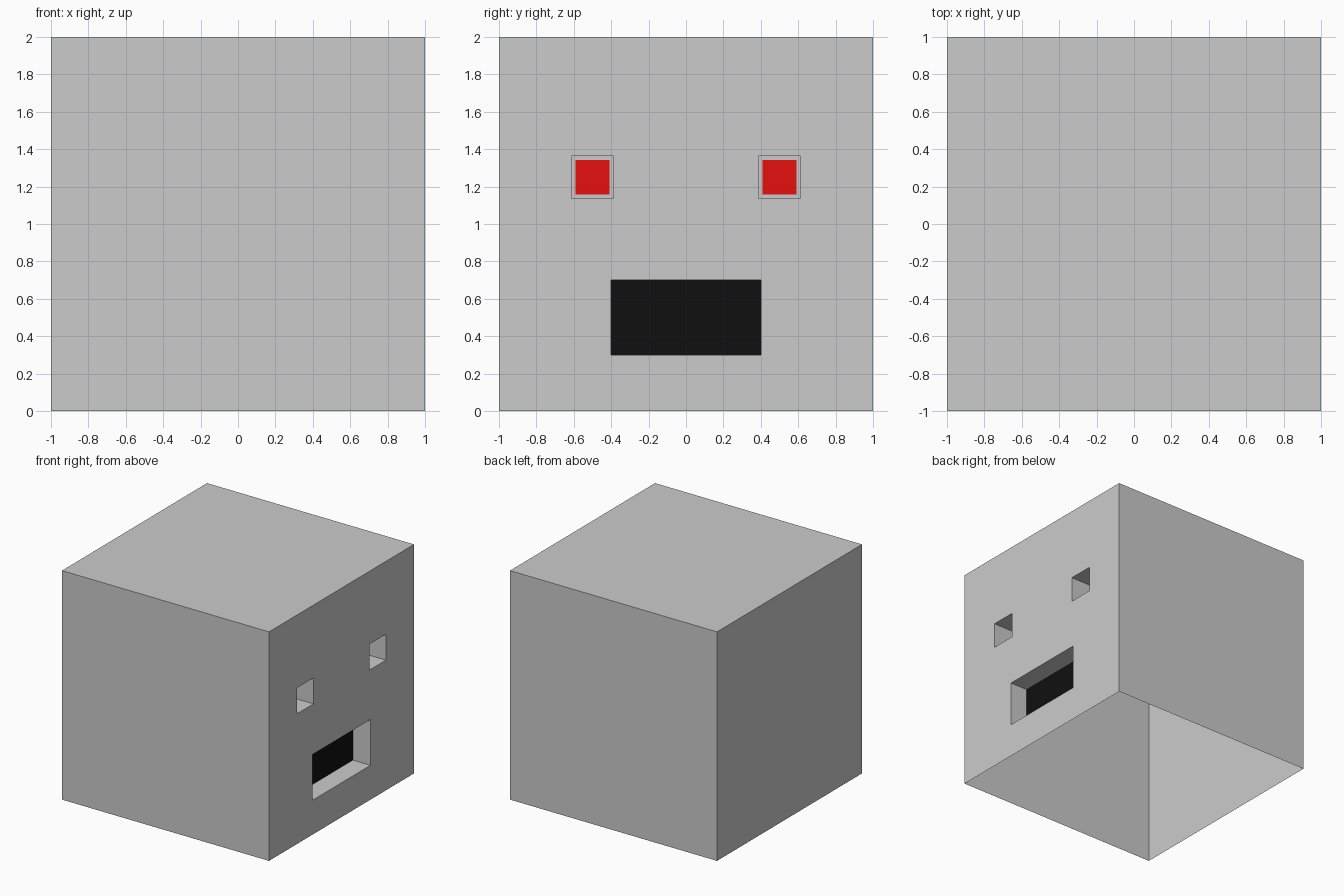
import bpy
import bmesh
from mathutils import Vector

if "Cube" in bpy.data.objects:
    bpy.data.objects.remove(bpy.data.objects["Cube"])


def material(name, rgb):
    m = bpy.data.materials.new(name)
    m.diffuse_color = (*rgb, 1.0)
    m.use_nodes = True
    m.node_tree.nodes["Principled BSDF"].inputs["Base Color"].default_value = m.diffuse_color
    return m


GREY, RED, BLACK = 0, 1, 2
materials = [
    material("stone_grey", (0.6, 0.6, 0.6)),
    material("eye_red", (0.8, 0.005, 0.005)),
    material("mouth_black", (0.005, 0.005, 0.005)),
]

EYE_Y, EYE_Z, EYE_HALF = 0.5, 1.25, 0.113
MOUTH_HALF, MOUTH_LOW, MOUTH_HIGH = 0.4, 0.3, 0.7

bm = bmesh.new()


def wall_faces(low=0.0, high=2.0):
    """Faces of the +x wall whose centre lies between two heights."""
    return [f for f in bm.faces if f.normal.x > 0.9
            and low < f.calc_center_median().z < high]


def cut(faces, point, normal):
    edges = {e for f in faces for e in f.edges}
    verts = {v for f in faces for v in f.verts}
    bmesh.ops.bisect_plane(bm, geom=[*faces, *edges, *verts],
                           plane_co=point, plane_no=normal)
    bm.normal_update()


def find_face(y, z):
    return min(wall_faces(),
               key=lambda f: (f.calc_center_median() - Vector((1, y, z))).length)


def pocket(y, z, depth):
    """Push one face straight into the head."""
    face = find_face(y, z)
    bmesh.ops.inset_region(bm, faces=[face], thickness=0.0, depth=-depth,
                           use_even_offset=True)
    bm.normal_update()
    return face


# Hollow head: a box open at the bottom
bmesh.ops.create_cube(bm, size=2.0)
bmesh.ops.translate(bm, verts=bm.verts, vec=(0, 0, 1))
bm.normal_update()
bmesh.ops.delete(bm, geom=[f for f in bm.faces if f.normal.z < -0.9],
                 context='FACES_ONLY')

# Outlines of the mouth and eyes
bands = [
    (MOUTH_LOW, MOUTH_HIGH, [-MOUTH_HALF, MOUTH_HALF]),
    (EYE_Z - EYE_HALF, EYE_Z + EYE_HALF,
     [s * EYE_Y + t * EYE_HALF for s in (-1, 1) for t in (-1, 1)]),
]
for low, high, _ in bands:
    for z in (low, high):
        cut(wall_faces(), (0, 0, z), (0, 0, 1))
for low, high, ys in bands:
    for y in ys:
        cut(wall_faces(low, high), (0, y, 0), (0, 1, 0))

# Mouth recess with a black back
pocket(0, (MOUTH_LOW + MOUTH_HIGH) / 2, 0.17).material_index = BLACK

# Eye sockets, each with a red square on its back
for side in (-1, 1):
    back = pocket(side * EYE_Y, EYE_Z, 0.2)
    bmesh.ops.inset_individual(bm, faces=[back], thickness=0.03)
    back.material_index = RED

mesh = bpy.data.meshes.new("head")
bm.to_mesh(mesh)
bm.free()
for m in materials:
    mesh.materials.append(m)
bpy.context.collection.objects.link(bpy.data.objects.new("head", mesh))
